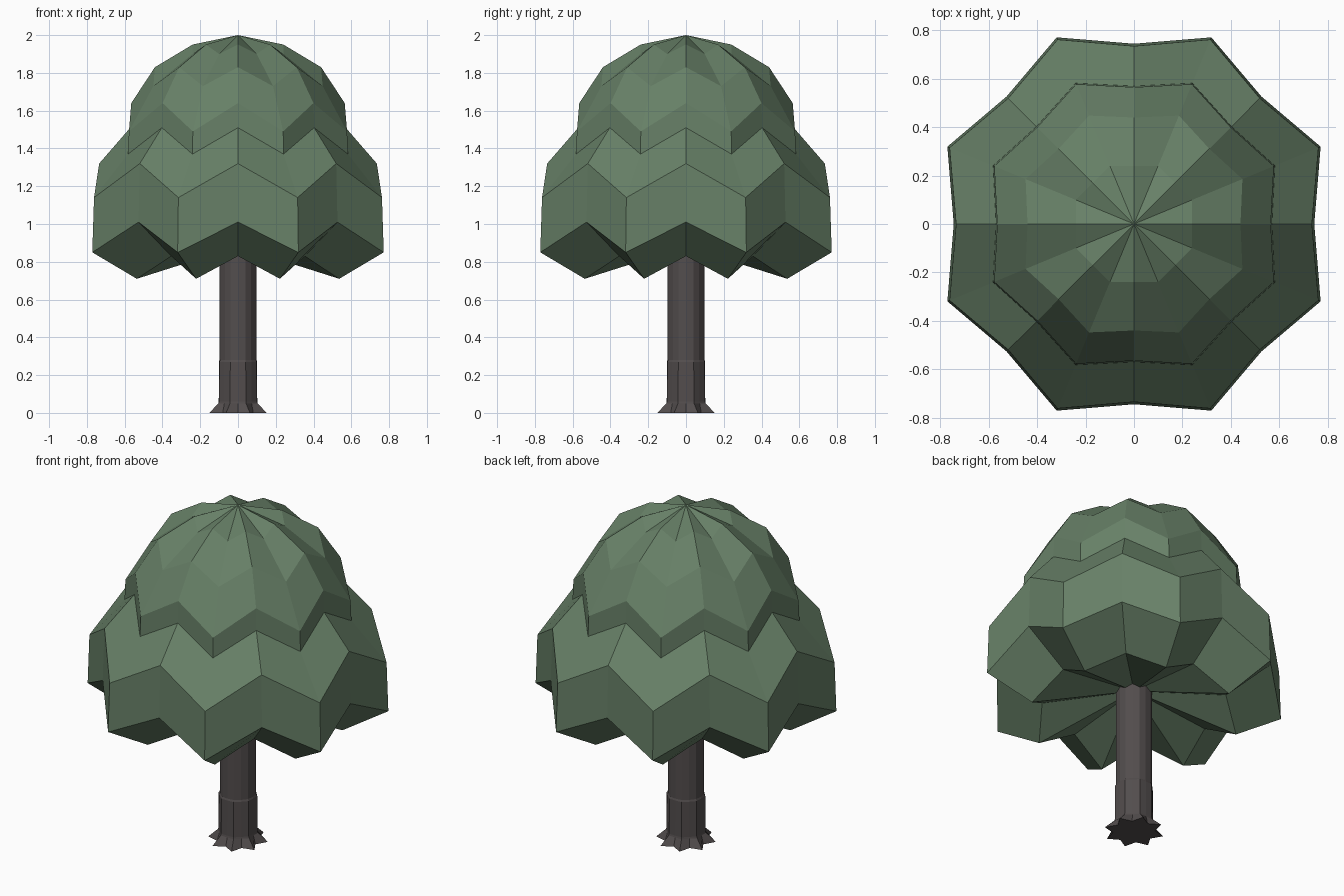
import bpy, bmesh, math

if "Cube" in bpy.data.objects:
    bpy.data.objects.remove(bpy.data.objects["Cube"])

def material(name, rgb):
    m = bpy.data.materials.new(name)
    m.diffuse_color = (*rgb, 1)
    m.use_nodes = True
    m.node_tree.nodes["Principled BSDF"].inputs["Base Color"].default_value = m.diffuse_color
    return m

leaf = material("leaf green", (0.135, 0.215, 0.135))
bark = material("dark bark", (0.085, 0.074, 0.074))

def scalloped_lathe(name, rings, mat, bottom=None, top=None, lobes=8):
    """Rings of (lobe radius, lobe z, valley radius, valley z), listed upwards."""
    bm = bmesh.new()
    n = lobes * 2
    loops = []
    for lr, lz, vr, vz in rings:
        loop = []
        for i in range(n):
            a = math.tau * i / n
            r, z = (lr, lz) if i % 2 else (vr, vz)
            loop.append(bm.verts.new((r * math.cos(a), r * math.sin(a), z)))
        loops.append(loop)
    for low, high in zip(loops, loops[1:]):
        for i in range(n):
            j = (i + 1) % n
            bm.faces.new((low[i], low[j], high[j], high[i]))
    for loop, z in ((loops[0], bottom), (loops[-1], top)):
        tip = bm.verts.new((0, 0, z))
        for i in range(n):
            bm.faces.new((loop[i], loop[(i + 1) % n], tip))
    bmesh.ops.recalc_face_normals(bm, faces=bm.faces)
    mesh = bpy.data.meshes.new(name)
    bm.to_mesh(mesh)
    bm.free()
    mesh.materials.append(mat)
    ob = bpy.data.objects.new(name, mesh)
    bpy.context.collection.objects.link(ob)
    return ob

# Two-tier canopy with scalloped skirts, one continuous skin
scalloped_lathe("canopy", [
    (0.58, 0.71, 0.50, 0.83),    # inner rim of underside
    (0.835, 0.85, 0.745, 1.01),  # lower skirt hem
    (0.825, 1.14, 0.735, 1.32),  # lower shoulder
    (0.63, 1.37, 0.57, 1.51),    # upper skirt hem
    (0.625, 1.49, 0.565, 1.64),  # upper skirt top
    (0.485, 1.73, 0.44, 1.83),   # crown
    (0.26, 1.90, 0.24, 1.95),
], leaf, bottom=0.88, top=2.0)

# Trunk with star-shaped root flare
scalloped_lathe("trunk", [
    (0.165, 0.0, 0.115, 0.0),
    (0.112, 0.05, 0.102, 0.05),
    (0.108, 0.06, 0.102, 0.06),
    (0.107, 0.27, 0.101, 0.27),
    (0.101, 0.28, 0.099, 0.28),
    (0.101, 0.90, 0.099, 0.90),
], bark, bottom=0.0, top=0.90)
